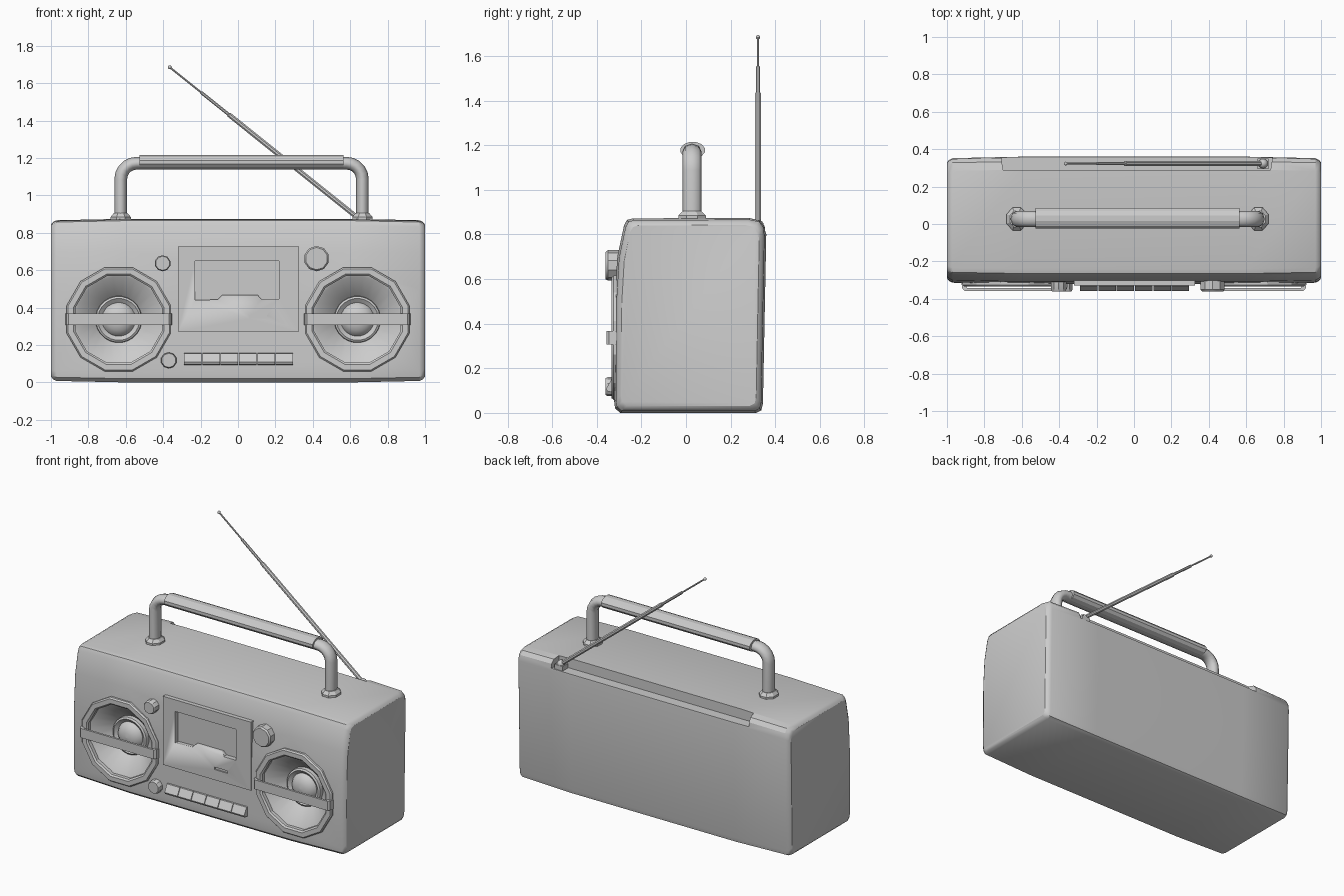
import bpy, bmesh
from math import pi, sin, cos
from mathutils import Vector

if "Cube" in bpy.data.objects:
    bpy.data.objects.remove(bpy.data.objects["Cube"])


def loft(name, rings, cap=True, loc=(0, 0, 0), scale_y=1.0):
    """Skin a list of equal-length vertex rings."""
    bm = bmesh.new()
    rows = [[bm.verts.new(p) for p in r] for r in rings]
    n = len(rows[0])
    for a, b in zip(rows, rows[1:]):
        for i in range(n):
            j = (i + 1) % n
            bm.faces.new((a[i], a[j], b[j], b[i]))
    if cap:
        bm.faces.new(rows[0])
        bm.faces.new(rows[-1])
    bmesh.ops.remove_doubles(bm, verts=bm.verts, dist=1e-5)
    bmesh.ops.recalc_face_normals(bm, faces=bm.faces)
    me = bpy.data.meshes.new(name)
    bm.to_mesh(me)
    bm.free()
    ob = bpy.data.objects.new(name, me)
    bpy.context.collection.objects.link(ob)
    ob.location = loc
    ob.scale.y = scale_y
    smooth(ob)
    return ob


def smooth(ob):
    bpy.ops.object.select_all(action='DESELECT')
    ob.select_set(True)
    bpy.context.view_layer.objects.active = ob
    bpy.ops.object.shade_smooth_by_angle(angle=0.5)


def prism(name, pts, axis, lo, hi):
    """Extrude a 2D outline along x, y or z."""
    def put(p, d):
        v = list(p)
        v.insert('xyz'.index(axis), d)
        return v
    return loft(name, [[put(p, d) for p in pts] for d in (lo, hi)])


def rect(a0, a1, b0, b1):
    return [(a0, b0), (a1, b0), (a1, b1), (a0, b1)]


def lathe(name, profile, loc, axis=(0, 1, 0), n=12, cap=True, scale_y=1.0):
    """Revolve (radius, distance) pairs around an axis through loc."""
    q = Vector((0, 0, 1)).rotation_difference(Vector(axis))
    rings = []
    for r, t in profile:
        angles = [2 * pi * (i + 0.5) / n for i in range(n)]
        rings.append([q @ Vector((r * cos(a), r * sin(a), t)) for a in angles])
    return loft(name, rings, cap, loc, scale_y)


def cut(ob, cutter):
    m = ob.modifiers.new("cut", 'BOOLEAN')
    m.object, m.operation, m.solver = cutter, 'DIFFERENCE', 'EXACT'
    bpy.context.view_layer.objects.active = ob
    bpy.ops.object.modifier_apply(modifier=m.name)


# Body: side profile lofted along x, pulled in at the ends
side = [(-0.295, 0), (-0.318, 0.02), (-0.322, 0.05), (-0.32, 0.5), (-0.308, 0.70),
        (-0.278, 0.84), (-0.265, 0.865), (-0.24, 0.872), (0.29, 0.875), (0.335, 0.865),
        (0.355, 0.84), (0.36, 0.80), (0.345, 0.04), (0.338, 0.012), (0.315, 0)]
rings = []
for x, inset in ((-1, 0.032), (-0.99, 0.018), (-0.97, 0.008), (-0.6, 0),
                 (0.6, 0), (0.97, 0.008), (0.99, 0.018), (1, 0.032)):
    sy, sz = 1 - inset / 0.34, 1 - inset / 0.436
    rings.append([(x, 0.02 + (y - 0.02) * sy, 0.436 + (z - 0.436) * sz) for y, z in side])
body = loft("body", rings)

# Cassette door with a stepped window and a small slot
door = prism("cassette_door", rect(-0.32, 0.325, 0.273, 0.727), 'y', -0.33, -0.28)
window = prism("window_cutter", [(-0.23, 0.65), (-0.23, 0.44), (-0.11, 0.443), (-0.085, 0.467),
                                 (0.105, 0.467), (0.125, 0.445), (0.218, 0.445), (0.218, 0.65)],
               'y', -0.4, -0.298)
slot = prism("slot_cutter", rect(0.06, 0.155, 0.342, 0.358), 'y', -0.4, -0.322)
notch = prism("antenna_notch_cutter", [(-0.70, 0.29), (0.73, 0.29), (0.755, 0.45), (-0.725, 0.45)],
              'z', 0.81, 1.0)
cutters = [window, slot, notch]
cut(door, window)
cut(door, slot)
cut(body, window)
cut(body, notch)

# Speakers: frame, driver cone with dome, and front bar
for s, label in ((-1, "left"), (1, "right")):
    c = (s * 0.638, 0, 0.337)
    hole = lathe("speaker_cutter_" + label, [(0.25, -0.45), (0.25, -0.1)], c)
    cut(body, hole)
    cutters.append(hole)
    lathe("speaker_frame_" + label,
          [(0.288, -0.29), (0.288, -0.325), (0.28, -0.334), (0.25, -0.334), (0.24, -0.325),
           (0.24, -0.29), (0.288, -0.29)], c, cap=False)
    lathe("speaker_cone_" + label,
          [(0.245, -0.305), (0.228, -0.30), (0.125, -0.20), (0.123, -0.225), (0.112, -0.232),
           (0.09, -0.215), (0.082, -0.228), (0.06, -0.246), (0.03, -0.256), (0.001, -0.258)],
          c, n=24, cap=False)
    bar = [(-0.285, -0.315), (-0.28, -0.345), (-0.268, -0.357), (0.268, -0.357), (0.28, -0.345),
           (0.285, -0.315), (0.262, -0.315), (0.255, -0.343), (-0.255, -0.343), (-0.262, -0.315)]
    prism("speaker_bar_" + label, [(x + c[0], y) for x, y in bar], 'z', 0.306, 0.368)

for ob in cutters:
    bpy.data.objects.remove(ob)
smooth(body)

# Knobs
for name, x, z, r in (("tuning_knob", 0.42, 0.662, 0.068), ("upper_knob", -0.403, 0.637, 0.043),
                      ("lower_knob", -0.37, 0.118, 0.043)):
    lathe(name, [(r, -0.29), (r, -0.35), (r * 0.88, -0.36)], (x, 0, z), n=10)

# Row of wedge keys
key = [(-0.30, 0.158), (-0.332, 0.155), (-0.358, 0.108), (-0.352, 0.096), (-0.30, 0.09)]
for i in range(6):
    x0 = -0.289 + i * 0.098
    prism(f"key_{i + 1}", key, 'x', x0, x0 + 0.094)

# Handle: bent tube flattened in x, grip and feet
hx, hy, half = 0.019, 0.027, 0.646
arc = [(half - 0.085 + 0.085 * cos(a), 1.087 + 0.085 * sin(a))
       for a in (i * pi / 10 for i in range(6))]
path = [(half, 0.86)] + arc
path += [(-x, z) for x, z in reversed(path)]
cu = bpy.data.curves.new("handle", 'CURVE')
cu.dimensions = '3D'
cu.bevel_depth, cu.bevel_resolution, cu.use_fill_caps = 0.034, 2, True
sp = cu.splines.new('POLY')
sp.points.add(len(path) - 1)
for p, (x, z) in zip(sp.points, path):
    p.co = (x, 0, z, 1)
handle = bpy.data.objects.new("handle", cu)
bpy.context.collection.objects.link(handle)
handle.location, handle.scale.y = (hx, hy, 0), 1.27
lathe("handle_grip", [(0.038, -0.545), (0.038, 0.545)], (hx, hy + 0.003, 1.178),
      axis=(1, 0, 0), n=12, scale_y=1.48)
for s in (-1, 1):
    lathe("handle_foot", [(0.058, 0.86), (0.058, 0.885), (0.04, 0.905)],
          (hx + s * half, hy, 0), axis=(0, 0, 1), n=8, scale_y=1.15)

# Telescopic antenna with pivot and tip
base, tip = Vector((0.69, 0.323, 0.84)), Vector((-0.365, 0.323, 1.685))
d = tip - base
lathe("antenna", [(0.014, 0), (0.014, 0.945), (0.0095, 0.95), (0.0095, 1.135),
                  (0.0055, 1.14), (0.0055, d.length)], base, axis=d.normalized(), n=8)
for name, p, r in (("antenna_pivot", base, 0.026), ("antenna_tip", tip, 0.01)):
    bpy.ops.mesh.primitive_uv_sphere_add(segments=12, ring_count=8, radius=r, location=p)
    bpy.context.object.name = name
    smooth(bpy.context.object)
prism("antenna_mount", rect(0.66, 0.72, 0.295, 0.35), 'z', 0.80, 0.84)
